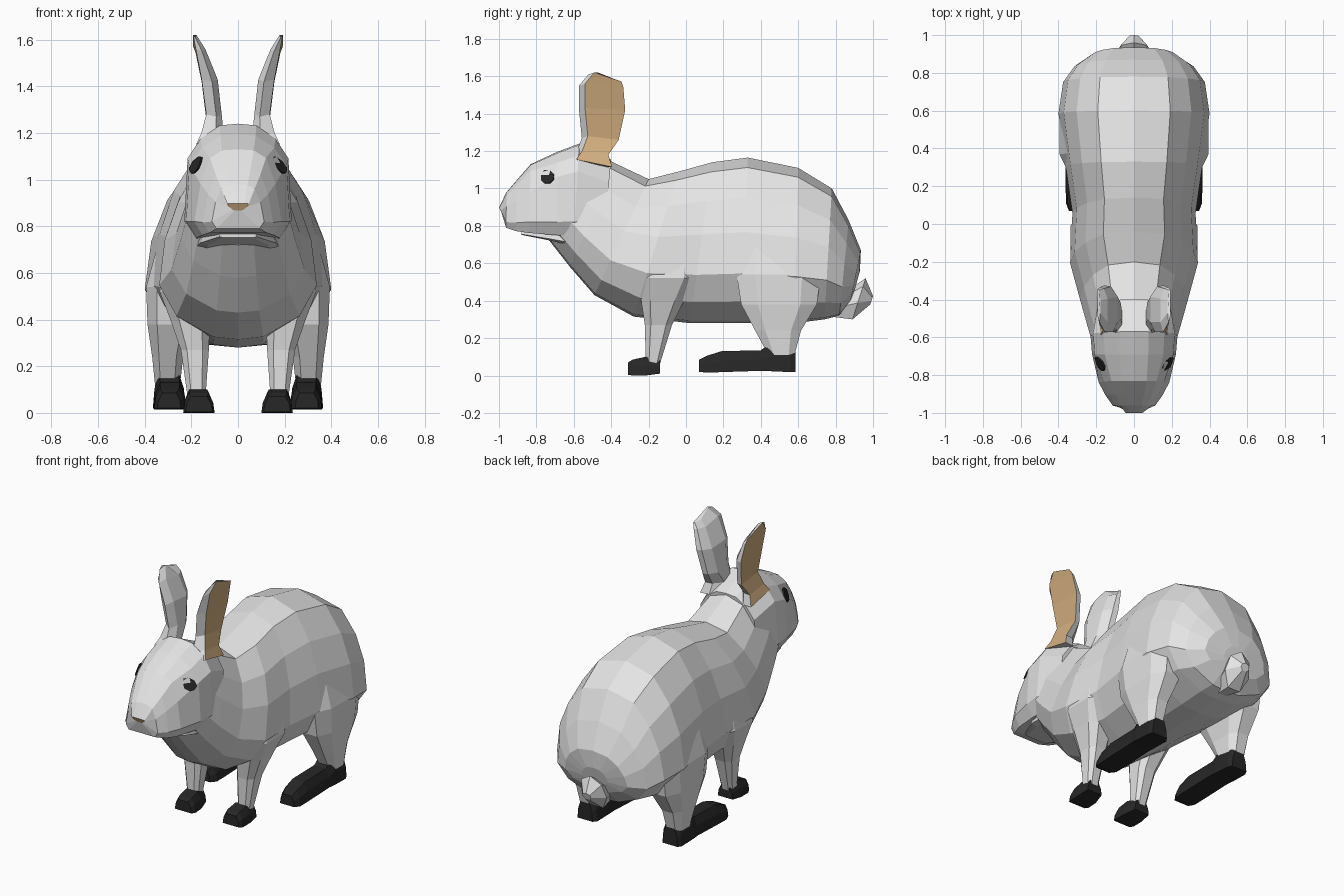
import bpy, bmesh, math
from mathutils import Vector
from mathutils.bvhtree import BVHTree

if "Cube" in bpy.data.objects:
    bpy.data.objects.remove(bpy.data.objects["Cube"])


def material(name, rgb):
    m = bpy.data.materials.new(name)
    m.diffuse_color = (*rgb, 1)
    m.use_nodes = True
    m.node_tree.nodes["Principled BSDF"].inputs["Base Color"].default_value = m.diffuse_color
    return m


FUR = material("pale grey fur", (0.78, 0.78, 0.78))
BLACK = material("black", (0.02, 0.02, 0.02))
TAN = material("tan", (0.65, 0.425, 0.215))


def loft(name, rings, mats, rule=None):
    """Skin a list of equal-length closed rings, with capped ends."""
    bm = bmesh.new()
    loops = [[bm.verts.new(p) for p in r] for r in rings]
    n = len(loops[0])
    for a, b in zip(loops, loops[1:]):
        for i in range(n):
            j = (i + 1) % n
            bm.faces.new((a[i], a[j], b[j], b[i]))
    bm.faces.new(loops[0])
    bm.faces.new(loops[-1])
    bmesh.ops.recalc_face_normals(bm, faces=bm.faces)
    if rule:
        for f in bm.faces:
            f.material_index = rule(f)
    me = bpy.data.meshes.new(name)
    bm.to_mesh(me)
    bm.free()
    for m in mats:
        me.materials.append(m)
    ob = bpy.data.objects.new(name, me)
    bpy.context.collection.objects.link(ob)
    return ob


def sym_ring(profile, yt, zt, yb, zb, w):
    """Mirrored cross-section; profile is (width, height) fractions."""
    half = [(u * w, yb + (yt - yb) * v, zb + (zt - zb) * v) for u, v in profile]
    return half + [(-x, y, z) for x, y, z in half[-2:0:-1]]


def leg_ring(a0, a1, b0, b1, cut=0.22):
    """Rectangle with cut corners."""
    da, db = (a1 - a0) * cut, (b1 - b0) * cut
    return [(a0 + da, b0), (a1 - da, b0), (a1, b0 + db), (a1, b1 - db),
            (a1 - da, b1), (a0 + da, b1), (a0, b1 - db), (a0, b0 + db)]


def foot_ring(a0, a1, b0, b1):
    """Flat sole, sloping upper corners."""
    d, m = (a1 - a0) * .2, b0 + (b1 - b0) * .55
    return [(a0, b0), (a1, b0), (a1 - d * .25, m), (a1 - d, b1), (a0 + d, b1), (a0 + d * .25, m)]


# Body: slanted pear-shaped sections from neck to rump
PEAR = [(0, 1), (.48, .94), (.76, .76), (.93, .55), (1, .3), (.78, .13), (.32, .015), (0, 0)]
body = [(-.45, 1.17, -.73, .72, .215), (-.37, 1.13, -.62, .58, .245),
        (-.20, 1.05, -.49, .43, .285), (-.04, 1.09, -.28, .315, .338),
        (.14, 1.14, .02, .28, .326), (.33, 1.165, .30, .28, .362),
        (.60, 1.11, .58, .28, .40), (.78, 1.0, .74, .30, .375),
        (.87, .83, .82, .32, .315), (.935, .67, .88, .40, .22), (.93, .56, .90, .45, .09)]
loft("body", [sym_ring(PEAR, *s) for s in body], [FUR])

# Head: nose cap, then tapered snout, then broad skull running into the neck
NOSE = [(0, 1), (.6, 1), (1, .95), (.8, .5), (.5, .1), (.3, 0), (0, 0)]
SNOUT = [(0, 1), (.36, .99), (.64, .9), (.86, .6), (1, .16), (.82, 0), (0, 0)]
SKULL = [(0, 1), (.34, .985), (.7, .87), (.94, .7), (1, .16), (.8, 0), (0, 0)]
head_sections = [(NOSE, -1.0, .898, -.985, .868, .046), (SNOUT, -.96, .98, -.962, .79, .112),
                 (SNOUT, -.90, 1.05, -.91, .772, .15), (SNOUT, -.83, 1.13, -.84, .762, .187),
                 (SKULL, -.69, 1.195, -.69, .75, .222), (SKULL, -.57, 1.24, -.60, .745, .23),
                 (SKULL, -.40, 1.155, -.44, .74, .20)]
head = loft("head", [sym_ring(*s) for s in head_sections], [FUR, TAN],
            lambda f: 1 if len(f.verts) > 4 and f.calc_center_median().y < -.9 else 0)

# Lower jaw
jaw = [(-.88, .775, -.88, .752, .08), (-.73, .78, -.72, .72, .16), (-.57, .80, -.55, .68, .19)]
loft("lower_jaw", [sym_ring(SKULL, *s) for s in jaw], [FUR])

# Tail
tail = [(.83, .43, .77, .315, .05), (.96, .52, .89, .30, .088), (1.0, .425, .985, .38, .03)]
loft("tail", [sym_ring([(0, 1), (.8, .8), (1, .4), (.5, 0), (0, 0)], *s) for s in tail], [FUR])

# Ear rows: front z, back z, front y, back y, outer x, inner x
EAR = [(1.155, 1.115, -.585, -.395, .178, .06), (1.20, 1.18, -.555, -.415, .157, .062),
       (1.28, 1.26, -.525, -.36, .136, .07), (1.43, 1.42, -.54, -.325, .156, .087),
       (1.56, 1.54, -.54, -.335, .181, .14), (1.62, 1.572, -.49, -.345, .192, .178)]
# Front leg rows: z, then x and y ranges
FRONT_LEG = [(.06, .14, .215, -.215, -.14), (.27, .125, .245, -.22, -.075),
             (.40, .12, .29, -.24, -.01), (.52, .12, .336, -.26, .06),
             (.66, .12, .312, -.24, .06), (.80, .12, .23, -.2, .03)]
HIND_LEG = [(.11, .25, .355, .44, .58), (.24, .235, .368, .37, .615),
            (.38, .2, .388, .295, .70), (.54, .18, .394, .27, .72),
            (.70, .18, .35, .28, .71), (.85, .18, .25, .31, .66)]
# Foot rows: y, then x and z ranges
FRONT_FOOT = [(-.31, .11, .225, .004, .07), (-.285, .10, .235, 0, .085),
              (-.215, .105, .235, 0, .10), (-.14, .125, .228, .01, .08)]
HIND_FOOT = [(.07, .245, .345, .02, .085), (.11, .225, .36, .015, .105),
             (.19, .222, .362, .018, .13), (.40, .225, .362, .025, .135),
             (.45, .225, .365, .023, .17), (.56, .228, .362, .018, .15),
             (.585, .245, .35, .02, .13)]

hm = head.data
tree = BVHTree.FromPolygons([v.co for v in hm.vertices], [p.vertices[:] for p in hm.polygons])

for side, s in (("right", 1), ("left", -1)):
    # Ears: tan outer face, grey elsewhere
    rings = []
    for zf, zb, yf, yb, xo, xi in EAR:
        mid, ridge = (xo + xi) / 2, xo * .35 + xi * .65
        rings.append([(s * xo, yf, zf), (s * xo, yb, zb), (s * mid, yb - .006, zb),
                      (s * xi, yb - .06, zb), (s * xi, yf + .02, zf),
                      (s * ridge, yf - .032, zf - .01)])
    loft(side + "_ear", rings, [FUR, TAN],
         lambda f: 1 if f.normal.x * s > .8 and abs(f.normal.y) < .3 and len(f.verts) == 4 else 0)

    # Legs
    for part, rows in (("front_leg", FRONT_LEG), ("hind_leg", HIND_LEG)):
        loft(f"{side}_{part}", [[(s * x, y, r[0]) for x, y in leg_ring(*r[1:])]
                                for r in rows], [FUR])
    # Feet
    for part, rows in (("front_foot", FRONT_FOOT), ("hind_foot", HIND_FOOT)):
        loft(f"{side}_{part}", [[(s * x, r[0], z) for x, z in foot_ring(*r[1:])]
                                for r in rows], [BLACK])

    # Eye: thin eight-sided plate following the side of the head
    hits = []
    for k in range(8):
        a = math.pi / 8 + k * math.pi / 4
        origin = Vector((s, -.74 + math.cos(a) * .038, 1.062 + math.sin(a) * .038))
        hits.append(tree.ray_cast(origin, Vector((-s, 0, 0)))[0])
    out = Vector((s * .8, -.55, .2))
    loft(side + "_eye", [[h + out * d for h in hits] for d in (-.002, .007)], [BLACK])
